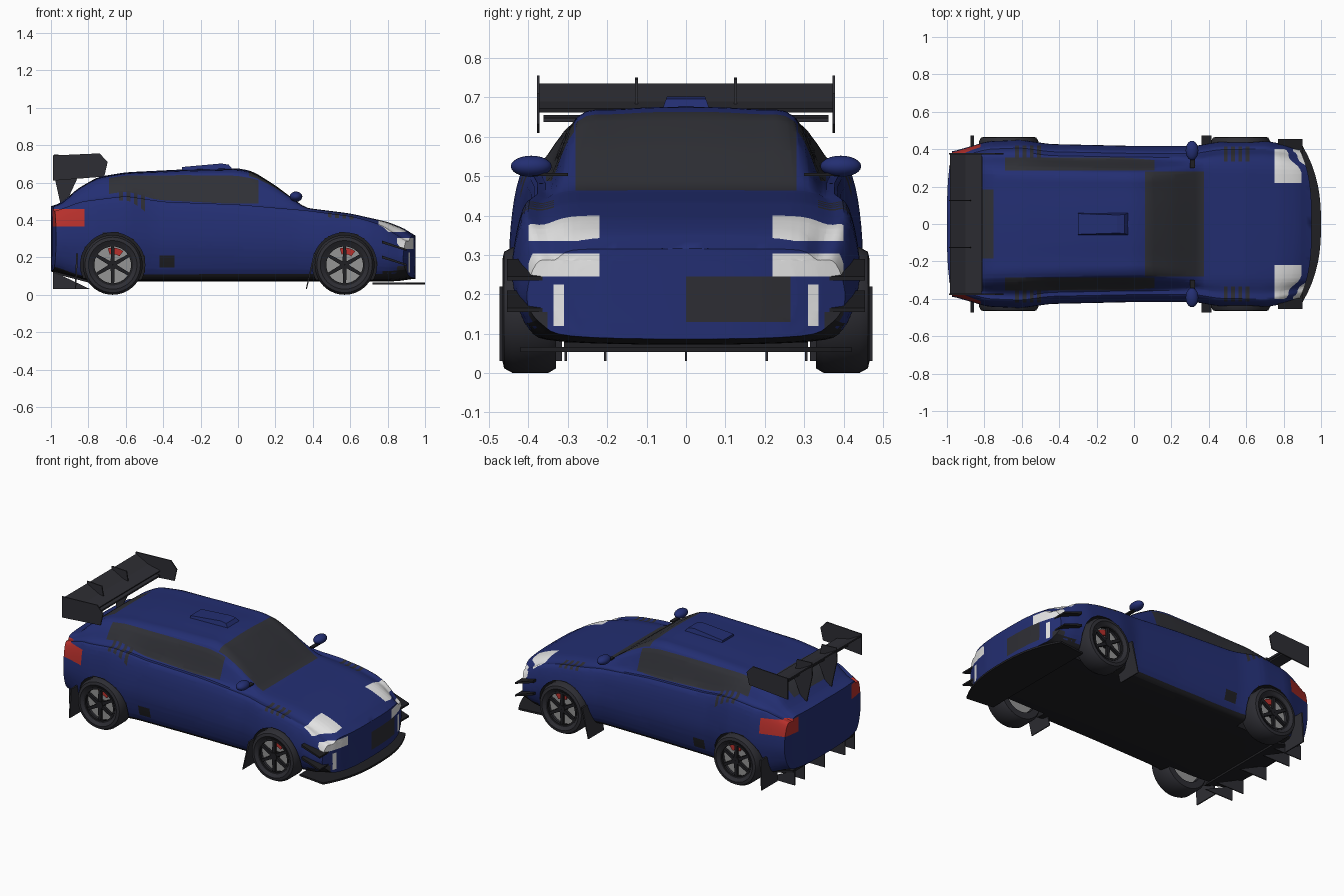
import bpy, bmesh
from math import sin, cos, pi, hypot
from mathutils import Vector

if "Cube" in bpy.data.objects:
    bpy.data.objects.remove(bpy.data.objects["Cube"])


def material(name, *rgb):
    mat = bpy.data.materials.new(name)
    mat.use_nodes = True
    mat.diffuse_color = (*rgb, 1)
    mat.node_tree.nodes["Principled BSDF"].inputs["Base Color"].default_value = (*rgb, 1)
    return mat


BLUE = material("blue paint", 0.017, 0.028, 0.17)
GLASS = material("dark glass", 0.029, 0.03, 0.037)
BLACK = material("black trim", 0.014, 0.014, 0.017)
CARBON = material("charcoal trim", 0.027, 0.027, 0.034)
RED = material("red", 0.48, 0.03, 0.025)
WHITE = material("lamp white", 0.8, 0.8, 0.8)
METAL = material("brake metal", 0.3, 0.3, 0.3)
SIDES = (-1, 1)
WHEELS = {"rear": -0.67, "front": 0.57}
AXLE = 0.16


def finish(name, bm, mats, smooth=True):
    bmesh.ops.recalc_face_normals(bm, faces=bm.faces[:])
    mesh = bpy.data.meshes.new(name)
    bm.to_mesh(mesh)
    bm.free()
    obj = bpy.data.objects.new(name, mesh)
    bpy.context.collection.objects.link(obj)
    for mat in mats:
        mesh.materials.append(mat)
    if smooth:
        smooth_shade(obj)
    return obj


def activate(obj):
    bpy.ops.object.select_all(action="DESELECT")
    obj.select_set(True)
    bpy.context.view_layer.objects.active = obj


def smooth_shade(obj):
    activate(obj)
    bpy.ops.object.shade_smooth_by_angle(angle=0.6)


def prism(name, outline, low, high, mat, axis="y"):
    """Extrude an outline (x,z along y, or x,y along z)."""
    bm = bmesh.new()
    place = (lambda a, b, t: (a, t, b)) if axis == "y" else (lambda a, b, t: (a, b, t))
    ends = [[bm.verts.new(place(a, b, t)) for a, b in outline] for t in (low, high)]
    bm.faces.new(ends[0])
    bm.faces.new(ends[1][::-1])
    for i in range(len(outline)):
        bm.faces.new((ends[0][i - 1], ends[0][i], ends[1][i], ends[1][i - 1]))
    return finish(name, bm, [mat], False)


def lathe(name, profile, x, side, mat, steps=40):
    """Turn a closed (radius, y) profile about an axle."""
    bm = bmesh.new()
    rings = [[bm.verts.new((x + r * cos(a), side * y, AXLE + r * sin(a))) for r, y in profile]
             for a in (2 * pi * k / steps for k in range(steps))]
    for k in range(steps):
        for i in range(len(profile)):
            bm.faces.new((rings[k - 1][i - 1], rings[k][i - 1], rings[k][i], rings[k - 1][i]))
    return finish(name, bm, [mat])


def curve(*keys):
    """Softened piecewise curve through (x, value) keys."""
    def linear(x):
        if x <= keys[0][0]:
            return keys[0][1]
        for (a, u), (b, v) in zip(keys, keys[1:]):
            if x <= b:
                return u + (v - u) * (x - a) / (b - a)
        return keys[-1][1]
    return lambda x: sum(linear(x + d * 0.012) for d in range(-2, 3)) / 5


# Body lines along the length
top = curve((-1, .47), (-.93, .5), (-.87, .56), (-.75, .63), (-.6, .655), (-.3, .67), (0, .677),
            (.08, .66), (.2, .585), (.36, .465), (.6, .435), (.8, .39), (.9, .35), (.95, .31))
shoulder = curve((-1, .44), (-.85, .49), (-.6, .52), (-.4, .49), (0, .475), (.36, .445),
                 (.6, .415), (.8, .365), (.95, .28))
bottom = curve((-1, .135), (-.86, .09), (-.7, .08), (.85, .08), (.95, .095))
half_width = curve((-1, .385), (-.9, .41), (-.78, .44), (-.6, .447), (-.45, .425), (0, .415),
                   (.33, .415), (.45, .437), (.7, .442), (.85, .425), (.95, .4))
roof_width = curve((-1, .3), (-.6, .285), (.05, .275), (.36, .3), (.95, .29))


def section(x):
    zb, zs, zt, w, wr = (f(x) for f in (bottom, shoulder, top, half_width, roof_width))
    low, up = (lambda t: zb + (zs - zb) * t), (lambda t: zs + (zt - zs) * t)
    keys = [(0, zb - .008), (.72 * w, zb), (.91 * w, zb + .03), (w, low(.42)), (.99 * w, low(.75)),
            (.93 * w, zs), (.83 * w, up(.1)), (wr, up(.87)), (.6 * wr, up(.97)), (0, zt)]
    pts = [Vector(k) for k in keys]
    mirrored = lambda p: Vector((-p.x, p.y))
    pts = [mirrored(pts[1])] + pts + [mirrored(pts[-2])]
    half = []
    for a, b, c, d in zip(pts, pts[1:], pts[2:], pts[3:]):
        for t in (0, .25, .5, .75):
            half.append(b + (c - a) * t / 2 + (a - 2.5 * b + 2 * c - d / 2) * t * t
                        + (1.5 * (b - c) + (d - a) / 2) * t ** 3)
    half.append(pts[-2])
    return half + [mirrored(p) for p in half[-2:0:-1]]


# Painted regions: (material, x range, |y| range, z range)
ALL = (-2, 2)
regions = [
    (GLASS, (.06, .375), (-1, .28), (.457, 1)),
    (GLASS, (-.69, .11), (.285, .355), (.488, .64)),
    (GLASS, (-.9, -.75), (-1, .185), (.5, 1)),
    (WHITE, (.75, .895), (.22, .4), (.335, 1)),
    (WHITE, (.85, 1), (.22, .4), (.245, .303)),
    (WHITE, (.85, 1), (.31, .337), (.12, .225)),
    (CARBON, (.85, 1), (.352, .4), (.1, .155)),
    (RED, (-.985, -.82), (.3, 1), (.365, .46)),
    (RED, (-1.1, -.985), (.27, 1), (.365, .46)),
    (BLACK, (-.42, -.34), (.3, 1), (.145, .21)),
    (BLACK, (-.8, .8), ALL, (-1, .108)),
]
for start, inner, outer in ((.48, .335, .415), (-.635, .35, .42)):
    for i in range(4):
        left = start + .039 * i
        regions.append((CARBON, (left, left + .02), (inner, outer), (.38, 1)))


def within(value, limits):
    return limits[0] < value < limits[1]


# Body shell: lofted sections, closed at both ends by narrowing rings
bm = bmesh.new()
count = 64
stations = [(-1 + 1.95 * i / count, 1) for i in range(count + 1)]
shrink = (.85, .7, .5, .25, 0)
stations = [(-1, s) for s in shrink[::-1]] + stations + [(.95, s) for s in shrink]
rings = []
for x, squeeze in stations:
    ring = []
    for p in section(x):
        y = p.x * squeeze
        nose = max(0, x - .7) / .25 * .065 * (abs(y) / .4) ** 3
        tail = max(0, -.8 - x) / .2 * .03 * (abs(y) / .4) ** 3
        ring.append(bm.verts.new((x - nose + tail, y, p.y)))
    rings.append(ring)
for a, b in zip(rings, rings[1:]):
    for i in range(len(a)):
        bm.faces.new((a[i - 1], a[i], b[i], b[i - 1]))
bmesh.ops.remove_doubles(bm, verts=bm.verts[:], dist=1e-5)

# Cut the shell along the edges of each painted region
cuts = {(0, .02), (2, .13)} | {(1, .265)}
for _, xs, ys, zs in regions:
    cuts |= {(0, v) for v in xs} | {(1, s * v) for v in ys for s in SIDES} | {(2, v) for v in zs}
for axis, value in sorted(cuts):
    if abs(value) < .99:
        point, normal = Vector(), Vector()
        point[axis], normal[axis] = value, 1
        bmesh.ops.bisect_plane(bm, geom=bm.verts[:] + bm.edges[:] + bm.faces[:], dist=1e-5,
                               plane_co=point, plane_no=normal)
palette = [BLUE, GLASS, BLACK, CARBON, RED, WHITE]
body = finish("body", bm, palette, False)

# Wheel wells
for x in WHEELS.values():
    for side in SIDES:
        bpy.ops.mesh.primitive_cylinder_add(vertices=48, radius=.172, depth=.3,
                                            location=(x, side * .45, AXLE), rotation=(pi / 2, 0, 0))
        cutter = bpy.context.object
        cut = body.modifiers.new("wheel well", "BOOLEAN")
        cut.operation, cut.solver, cut.object = "DIFFERENCE", "EXACT", cutter
        activate(body)
        bpy.ops.object.modifier_apply(modifier=cut.name)
        bpy.data.objects.remove(cutter)

for face in body.data.polygons:
    c, n = face.center, face.normal
    mat = BLUE
    for paint, xs, ys, zs in regions:
        if within(c.x, xs) and within(abs(c.y), ys) and within(c.z, zs):
            mat = paint
    if c.x > .85 and within(c.y, (0, .265)) and within(c.z, (.13, .245)):
        mat = CARBON
    in_well = any(hypot(c.x - x, c.z - AXLE) < .174 for x in WHEELS.values()) and abs(c.y) > .29
    if in_well or n.z < -.6 and c.z < .2:
        mat = BLACK
    face.material_index = palette.index(mat)
smooth_shade(body)

# Roof scoop
scoop = prism("roof_scoop", [(-.3, .66), (-.3, .683), (-.09, .702), (-.05, .696), (-.03, .672)],
              -.06, .06, BLUE)
for v in scoop.data.vertices:
    v.co.y *= 1 - max(0, v.co.z - .67) * 6

for side in SIDES:
    hand = "left" if side > 0 else "right"

    def pair(name, outline, inner, outer, mat):
        prism(f"{hand}_{name}", outline, side * inner, side * outer, mat)

    # Mirrors
    bpy.ops.mesh.primitive_uv_sphere_add(segments=20, ring_count=12, location=(.31, side * .393, .525))
    mirror = bpy.context.object
    mirror.name = f"{hand}_mirror"
    mirror.scale = (.034, .052, .027)
    mirror.data.materials.append(BLUE)
    smooth_shade(mirror)
    pair("mirror_stalk", [(.3, .5), (.325, .5), (.325, .508), (.3, .508)], .3, .39, BLACK)

    # Wing end plates and struts
    pair("wing_end_plate", [(-.99, .61), (-.99, .745), (-.74, .756), (-.697, .71), (-.715, .632)],
         .372, .379, CARBON)
    pair("wing_strut", [(-.99, .67), (-.985, .75), (-.88, .745), (-.86, .62), (-.92, .49), (-.95, .49)],
         .122, .129, CARBON)

    # Dive planes on the front corners
    for z in (.27, .19):
        pair("dive_plane", [(.77, z + .02), (.9, z - .025), (.9, z - .035), (.77, z + .005)],
             .36, .455, BLACK)

    # Mud flaps
    pair("front_mud_flap", [(.362, .03), (.368, .03), (.415, .22), (.405, .22)], .315, .474, CARBON)
    pair("rear_mud_flap", [(-.873, .03), (-.866, .03), (-.855, .22), (-.865, .22)], .315, .474, CARBON)

    # Wheels
    for end, x in WHEELS.items():
        tag = f"{end}_{hand}"
        lathe(tag + "_tyre", [(.108, .452), (.13, .466), (.148, .462), (.16, .44), (.16, .35),
                              (.148, .33), (.108, .33)], x, side, CARBON)
        lathe(tag + "_rim", [(.098, .44), (.098, .456), (.11, .456), (.11, .44)], x, side, BLACK)
        lathe(tag + "_brake_disc", [(.001, .35), (.001, .42), (.104, .42), (.104, .35)], x, side, METAL)
        lathe(tag + "_hub", [(.001, .42), (.001, .455), (.024, .455), (.024, .42)], x, side, BLACK, 16)
        arc = [(r, pi * (.29 + .06 * k)) for r, order in ((.058, range(6)), (.092, range(5, -1, -1)))
               for k in order]
        prism(tag + "_caliper", [(x + r * cos(a), AXLE + r * sin(a)) for r, a in arc],
              side * .42, side * .432, RED)
        for k in range(6):
            a = pi * (k / 3 + 1 / 6)
            spoke = [(.015, -.011), (.102, -.008), (.102, .008), (.015, .011)]
            prism(f"{tag}_spoke", [(x + u * cos(a) - v * sin(a), AXLE + u * sin(a) + v * cos(a))
                                   for u, v in spoke], side * .436, side * .452, BLACK)

# Rear wing blades
prism("wing_blade", [(-.985, .735), (-.985, .725), (-.9, .675), (-.82, .662), (-.815, .672), (-.9, .69)],
      -.375, .375, CARBON)
prism("lower_wing_blade", [(-.9, .655), (-.9, .647), (-.81, .638), (-.81, .648)], -.362, .362, CARBON)

# Front splitter
edge = [(1 - .1 * abs(k / 8) ** 2.5, .42 * k / 8) for k in range(-8, 9)]
prism("front_splitter", [(.72, -.4)] + edge + [(.72, .4)], .054, .066, BLACK, "z")

# Rear diffuser
prism("diffuser_floor", [(-.98, .125), (-.8, .078), (-.8, .066), (-.98, .112)], -.31, .31, BLACK)
for y in (-.305, -.205, 0, .205, .305):
    prism("diffuser_fin", [(-.99, .03), (-.99, .125), (-.8, .08), (-.8, .03)][:2] + [(-.79, .03)],
          y - .003, y + .003, CARBON)
